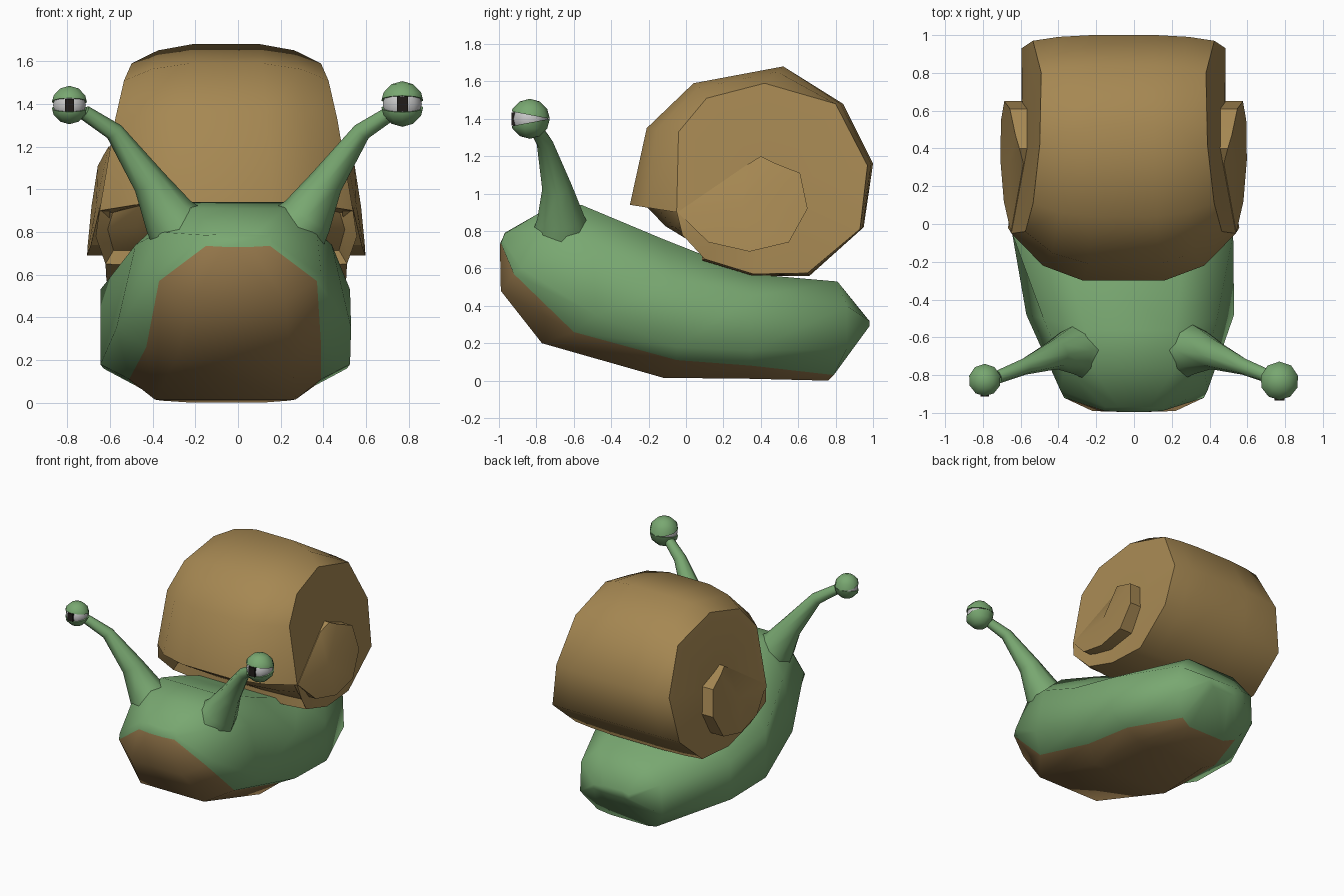
import bpy, bmesh, math
from mathutils import Vector

if "Cube" in bpy.data.objects:
    bpy.data.objects.remove(bpy.data.objects["Cube"])


def mat(name, rgb):
    m = bpy.data.materials.new(name)
    m.diffuse_color = (*rgb, 1)
    m.use_nodes = True
    m.node_tree.nodes["Principled BSDF"].inputs["Base Color"].default_value = m.diffuse_color
    return m


GREEN = mat("skin_green", (0.19, 0.39, 0.165))
SOLE = mat("sole_brown", (0.30, 0.185, 0.07))
SHELL = mat("shell_brown", (0.38, 0.245, 0.085))
WHITE = mat("eye_white", (0.62, 0.62, 0.62))
BLACK = mat("pupil_dark", (0.015, 0.012, 0.01))


def finish(name, bm, mats, angle=35):
    bmesh.ops.recalc_face_normals(bm, faces=bm.faces)
    me = bpy.data.meshes.new(name)
    bm.to_mesh(me)
    bm.free()
    for m in mats:
        me.materials.append(m)
    ob = bpy.data.objects.new(name, me)
    bpy.context.collection.objects.link(ob)
    bpy.ops.object.select_all(action='DESELECT')
    ob.select_set(True)
    bpy.context.view_layer.objects.active = ob
    bpy.ops.object.shade_smooth_by_angle(angle=math.radians(angle))
    return ob


def bridge(bm, rings):
    """Quads between successive closed vertex rings, returned with (ring, side) index."""
    out = []
    n = len(rings[0])
    for i in range(len(rings) - 1):
        for j in range(n):
            k = (j + 1) % n
            f = bm.faces.new((rings[i][j], rings[i][k], rings[i + 1][k], rings[i + 1][j]))
            out.append((i, j, f))
    return out


def fan(bm, ring, centre):
    mid = bm.verts.new(centre)
    for j in range(len(ring)):
        bm.faces.new((ring[j - 1], ring[j], mid))


# Body: stations from head to tail; each is centre x, then
# (half width, y, z) for sole middle, sole edge, lower side, upper side, back
STATIONS = [
    (0.00, (.06, -.995, .73), (.15, -.99, .735), (.16, -.98, .755), (.15, -.97, .785), (.08, -.97, .79)),
    (0.00, (.22, -.99, .48), (.37, -.92, .57), (.39, -.88, .60), (.37, -.76, .80), (.22, -.76, .91)),
    (-.02, (.27, -.77, .20), (.41, -.60, .26), (.55, -.48, .35), (.46, -.50, .74), (.24, -.56, .94)),
    (-.06, (.33, -.12, .015), (.45, -.05, .11), (.585, -.05, .18), (.585, -.05, .53), (.32, -.13, .76)),
    (-.06, (.30, .35, .01), (.42, .35, .08), (.57, .35, .16), (.56, .35, .45), (.32, .35, .57)),
    (-.05, (.16, .76, 0), (.25, .79, .03), (.35, .86, .17), (.34, .86, .40), (.21, .81, .53)),
    (-.05, (.06, .95, .25), (.10, .96, .27), (.15, .98, .29), (.15, .98, .32), (.08, .97, .33)),
]
bm = bmesh.new()
rings = []
for cx, *pts in STATIONS:
    loop = [(cx + w, y, z) for w, y, z in pts] + [(cx - w, y, z) for w, y, z in reversed(pts)]
    rings.append([bm.verts.new(p) for p in loop])
for i, j, f in bridge(bm, rings):
    f.material_index = 1 if i < 5 and j in (0, 8, 9) else 0
bm.faces.new(rings[0])
bm.faces.new(rings[-1])
finish("body", bm, [GREEN, SOLE], 62)

# Shell: outer outline and matching side-cap outline, in (y, z)
CX = -0.055
OUTER = [(-.30, .94), (-.21, 1.35), (.04, 1.59), (.52, 1.68), (.84, 1.48), (1.0, 1.16),
         (.95, .82), (.66, .56), (.35, .56), (.08, .64), (-.15, .78)]
CAP = [(-.05, .90), (-.04, 1.33), (.11, 1.51), (.42, 1.59), (.80, 1.48), (.97, 1.15),
       (.93, .81), (.65, .575), (.36, .57), (.10, .65), (-.02, .78)]


def half_width(y, z):
    return 0.52 - 0.17 * (z - 1.15) - 0.07 * (y - 0.4)


bm = bmesh.new()
rings = []
for s, t, blend in ((-1, 1, 0), (-1, .72, .68), (-1, .36, 1), (1, .36, 1), (1, .72, .68), (1, 1, 0)):
    ring = []
    for (oy, oz), (cy, cz) in zip(OUTER, CAP):
        y, z = cy + (oy - cy) * blend, cz + (oz - cz) * blend
        tuck = .06 if cz < .7 else 0      # caps turn in along the bottom
        ring.append(bm.verts.new((CX + s * t * (half_width(cy, cz) - tuck), y, z)))
    rings.append(ring)
faces = bridge(bm, rings)
for ring, s in ((rings[0], -1), (rings[-1], 1)):
    fan(bm, ring, (CX + s * half_width(.45, 1.05), .45, 1.05))
bmesh.ops.recalc_face_normals(bm, faces=bm.faces)
# hollow lip at the opening above the neck
mouth = [f for i, j, f in faces if j in (9, 10)]
bmesh.ops.inset_region(bm, faces=mouth, thickness=0.035, depth=-0.06, use_even_offset=True)
finish("shell", bm, [SHELL], 45)

# Raised swirl on each shell side: (y, z, rise above the cap)
SWIRL = [(.32, 1.15, .005), (.40, 1.20, .04), (.47, 1.165, .06), (.61, 1.11, .09), (.65, .92, .09),
         (.55, .74, .07), (.34, .69, .05), (.12, .74, .025), (-.045, .90, .003)]
for side, s in (("right", 1), ("left", -1)):
    bm = bmesh.new()
    base, top = [[bm.verts.new((CX + s * (half_width(y, z) + (r if up else -.05)), y, z))
                  for y, z, r in SWIRL] for up in (0, 1)]
    bridge(bm, [base, top])
    bm.faces.new(base)
    fan(bm, top, (CX + s * (half_width(.3, .93) + .045), .3, .93))
    finish("shell_swirl_" + side, bm, [SHELL], 30)

# Eye stalks: (x, y, z, radius) along the right stalk, mirrored for the left
STALK = [(.20, -.66, .72, .19), (.325, -.67, .875, .125), (.415, -.69, 1.035, .08),
         (.58, -.755, 1.27, .044), (.72, -.81, 1.36, .035)]


def stalk(name, s):
    bm = bmesh.new()
    pts = [Vector((s * x, y, z)) for x, y, z, r in STALK]
    rings = []
    for i, p in enumerate(pts):
        d = (pts[min(i + 1, len(pts) - 1)] - pts[max(i - 1, 0)]).normalized()
        u = d.cross(Vector((0, 1, 0))).normalized()
        v = d.cross(u)
        r = STALK[i][3]
        rings.append([bm.verts.new(p + r * (u * math.cos(a) + v * math.sin(a)))
                      for a in (k * math.tau / 8 for k in range(8))])
    bridge(bm, rings)
    bm.faces.new(rings[0])
    bm.faces.new(rings[-1])
    finish(name, bm, [GREEN], 50)


def ball(r):
    bm = bmesh.new()
    bmesh.ops.create_uvsphere(bm, u_segments=10, v_segments=6, radius=r)
    return bm


def eye(side, centre, r):
    # eyeball, pupil slit, then two lids hinged at the back
    finish("eyeball_" + side, ball(r * .9), [WHITE], 60).location = centre
    bm = bmesh.new()
    bmesh.ops.create_cube(bm, size=1)
    bmesh.ops.scale(bm, vec=(r * .48, r * .3, r * .65), verts=bm.verts)
    pupil = finish("pupil_" + side, bm, [BLACK])
    pupil.location = Vector(centre) + Vector((0, -r * .77, 0))
    for name, up in (("upper", 1), ("lower", -1)):
        bm = ball(r)
        geom = bm.verts[:] + bm.edges[:] + bm.faces[:]
        bmesh.ops.bisect_plane(bm, geom=geom, plane_co=(0, r, 0),
                               plane_no=(0, .19, up), clear_inner=True)
        bmesh.ops.holes_fill(bm, edges=[e for e in bm.edges if e.is_boundary], sides=0)
        finish(f"{name}_eyelid_{side}", bm, [GREEN], 40).location = centre


for side, s, centre, r in (("right", 1, (.77, -.835, 1.40), .107),
                           ("left", -1, (-.79, -.83, 1.395), .09)):
    stalk("eye_stalk_" + side, s)
    eye(side, centre, r)
